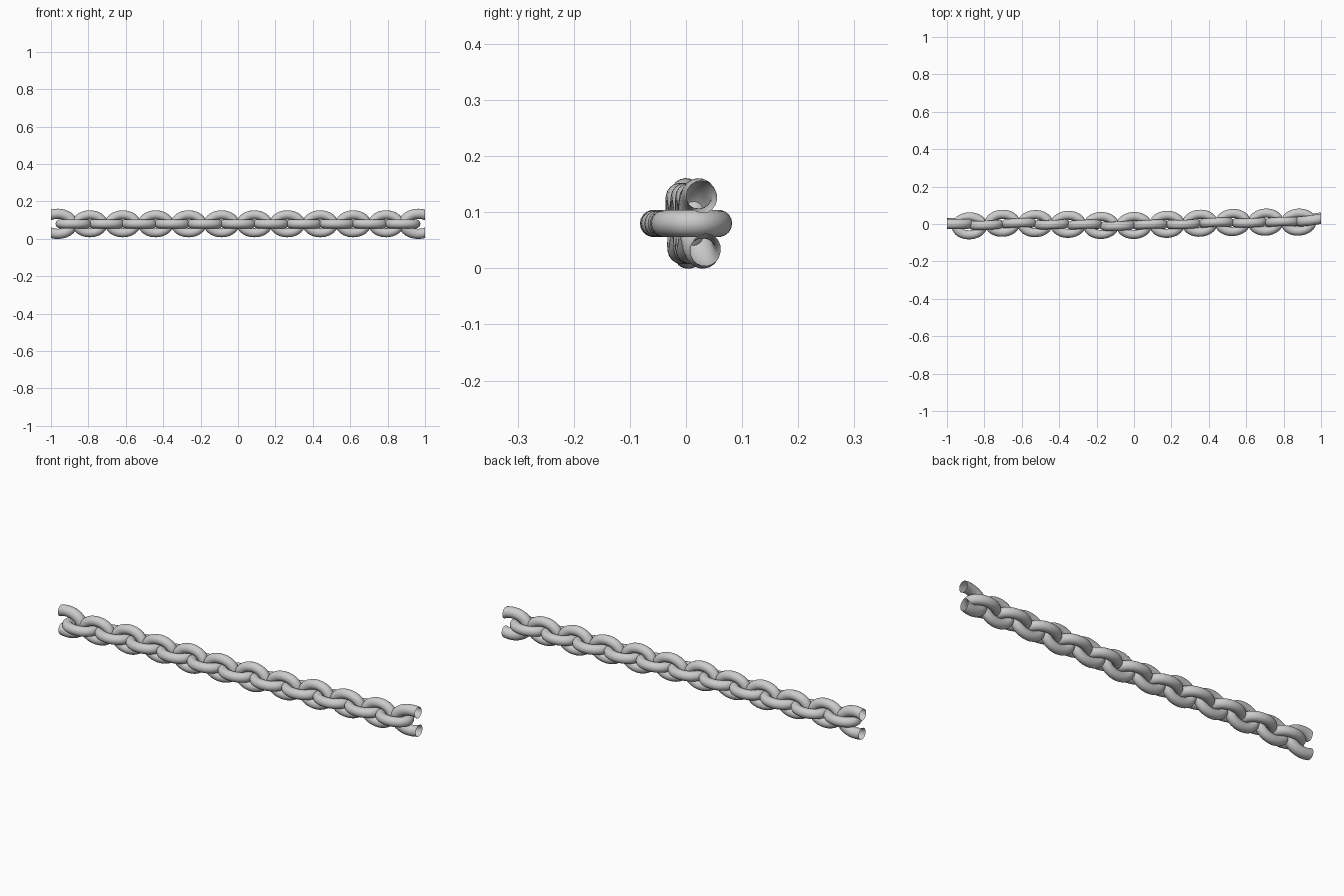
import bpy, bmesh
from math import sin, cos, pi
from mathutils import Matrix, Vector

if "Cube" in bpy.data.objects:
    bpy.data.objects.remove(bpy.data.objects["Cube"])

PITCH = 0.088        # distance between neighbouring links
Z_MID = 0.08


def make_link(name, loc, roll, yaw, size=1.0, cut=0):
    """Oval ring of round wire; cut=+1/-1 slices it open at that end."""
    a, b, r = 0.071 * size, 0.048 * size, 0.0242 * size
    nu, nv = 40, 18
    m = (Matrix.Translation(loc) @ Matrix.Rotation(yaw, 4, 'Z')
         @ Matrix.Rotation(roll, 4, 'X'))
    bm = bmesh.new()
    rings = []
    for i in range(nu):
        t = 2 * pi * i / nu
        c = Vector((a * cos(t), b * sin(t), 0))
        n = Vector((b * cos(t), a * sin(t), 0)).normalized()
        rings.append([bm.verts.new(m @ (c + n * r * cos(2 * pi * j / nv)
                                        + Vector((0, 0, r * sin(2 * pi * j / nv)))))
                      for j in range(nv)])
    for i in range(nu):
        p, q = rings[i], rings[(i + 1) % nu]
        for j in range(nv):
            k = (j + 1) % nv
            bm.faces.new((p[j], q[j], q[k], p[k]))
    if cut:
        bmesh.ops.bisect_plane(bm, geom=bm.verts[:] + bm.edges[:] + bm.faces[:],
                               plane_co=(cut, 0, 0), plane_no=(cut, 0, 0),
                               clear_outer=True)
    bmesh.ops.recalc_face_normals(bm, faces=bm.faces[:])
    for f in bm.faces:
        f.smooth = True
    me = bpy.data.meshes.new(name)
    bm.to_mesh(me)
    bm.free()
    bpy.context.collection.objects.link(bpy.data.objects.new(name, me))


# slight sideways wander of the chain
sway = [-.010, .004, .002, -.002, -.008, -.008, -.002, .004, .008, .010, .010]

# flat links
for i, y in enumerate(sway):
    yaw = 0.03 if i < 7 else 0.07
    make_link(f"flat_link_{i}", ((i - 5) * 2 * PITCH, y, Z_MID), 0, yaw)

# upright links between them, each leaning a little
for i in range(10):
    y = (sway[i] + sway[i + 1]) / 2
    lean = 0.07 * (-1) ** i
    make_link(f"upright_link_{i}", ((i - 4.5) * 2 * PITCH, y, Z_MID),
              pi / 2 + lean, 0.04)

# larger end links, sliced open
make_link("left_end_link", (-0.964, 0.002, Z_MID), pi / 2 + 0.04, 0.0, 1.12, -1)
make_link("right_end_link", (0.964, 0.026, Z_MID), pi / 2 + 0.07, 0.15, 1.12, 1)
